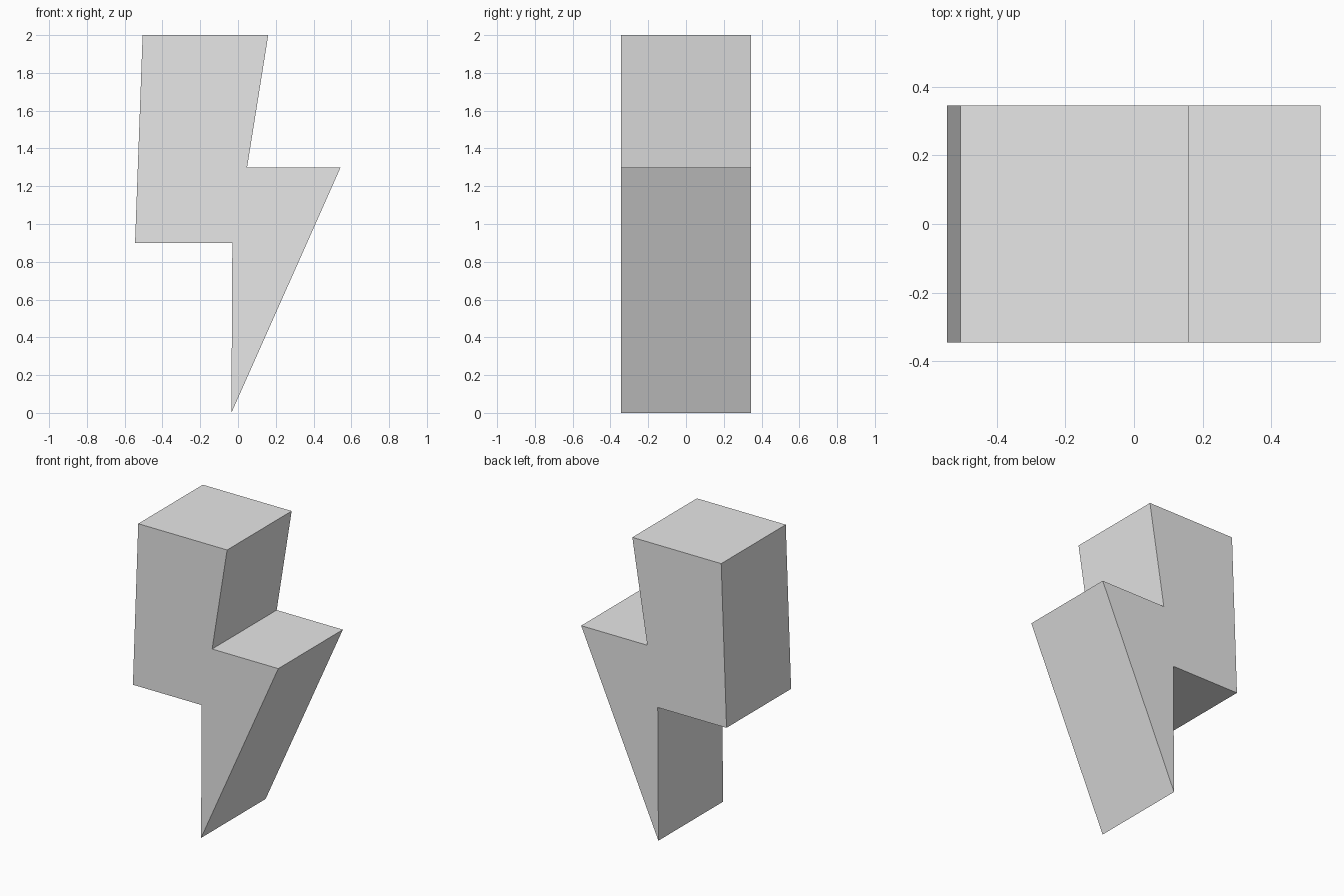
import bpy
import bmesh

# Remove the default cube
cube = bpy.data.objects.get("Cube")
if cube:
    bpy.data.objects.remove(cube, do_unlink=True)

DEPTH = 0.69

# Zigzag bolt outline in x, z
OUTLINE = [
    (-0.505, 2.0), (-0.545, 0.9), (-0.03, 0.9), (-0.035, 0.005),
    (-0.03, 0.0), (0.543, 1.3), (0.048, 1.3), (0.16, 2.0),
]
OUTLINE[3:5] = [(-0.035, 0.0)]  # sharp tip

# Plain grey material
grey = bpy.data.materials.new("plain_grey")
grey.use_nodes = True
color = (0.8, 0.8, 0.8, 1.0)
grey.diffuse_color = color
grey.node_tree.nodes["Principled BSDF"].inputs["Base Color"].default_value = color

# Extrude the outline from front to back
bm = bmesh.new()
front = bm.faces.new([bm.verts.new((x, -DEPTH / 2, z)) for x, z in OUTLINE])
extruded = bmesh.ops.extrude_face_region(bm, geom=[front], use_keep_orig=True)
back_verts = [g for g in extruded["geom"] if isinstance(g, bmesh.types.BMVert)]
bmesh.ops.translate(bm, verts=back_verts, vec=(0, DEPTH, 0))
bmesh.ops.recalc_face_normals(bm, faces=bm.faces)

mesh = bpy.data.meshes.new("lightning_bolt")
bm.to_mesh(mesh)
bm.free()
mesh.materials.append(grey)
bolt = bpy.data.objects.new("lightning_bolt", mesh)
bpy.context.collection.objects.link(bolt)
